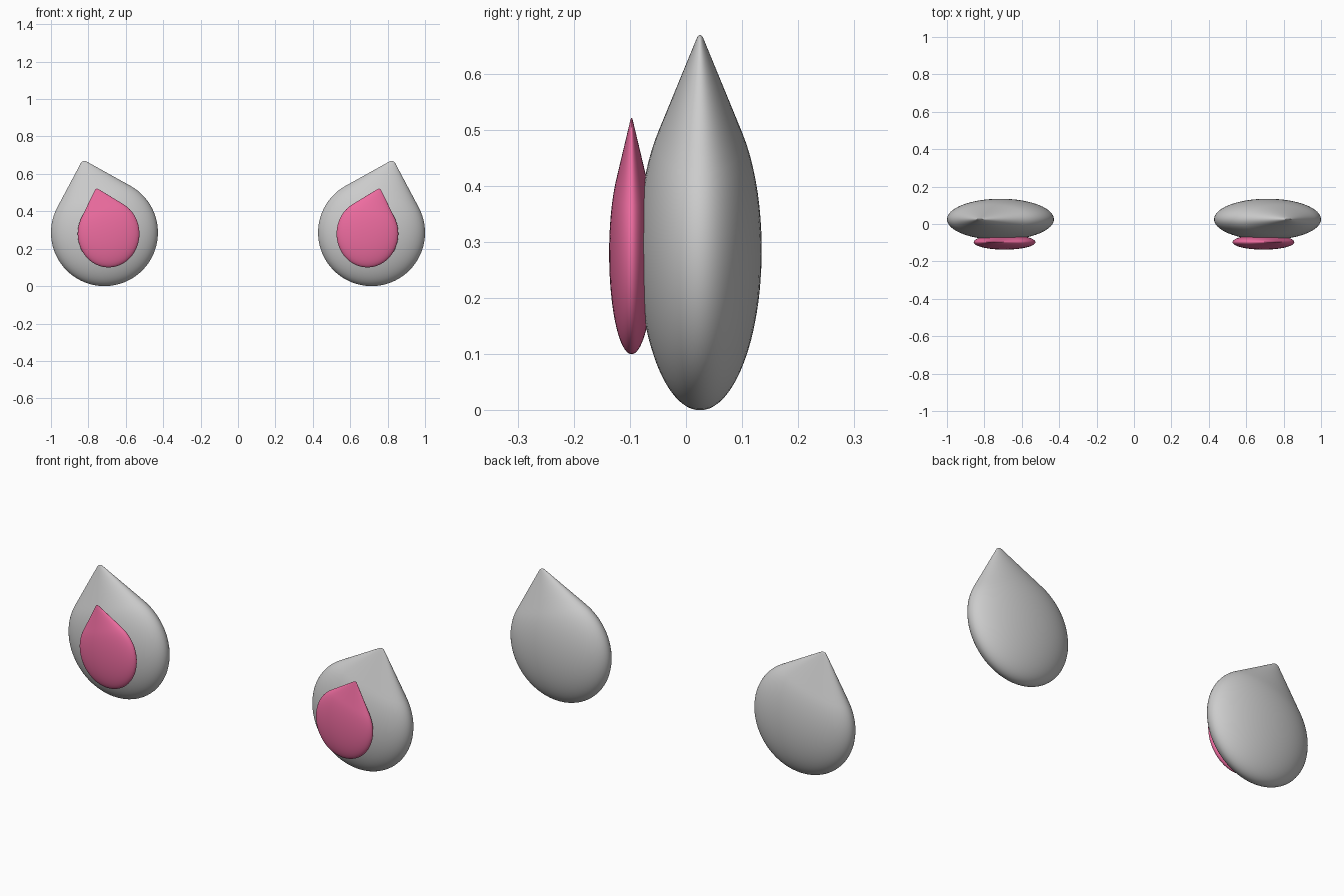
import bpy, bmesh
from math import sin, cos, pi, radians
from mathutils import Matrix, Vector

if "Cube" in bpy.data.objects:
    bpy.data.objects.remove(bpy.data.objects["Cube"])

TILT = radians(16.5)
HALF_ANGLE = radians(44.5)
TIP_R = 0.08


def profile():
    # Unit circle, tangent cone and small rounded tip, from bottom to top
    pts = []
    n = 28
    for i in range(n + 1):
        a = -pi / 2 + (pi / 2 + HALF_ANGLE) * i / n
        pts.append((cos(a), sin(a)))
    h = (1 - TIP_R) / sin(HALF_ANGLE)
    tip = []
    for i in range(9):
        a = HALF_ANGLE + (pi / 2 - HALF_ANGLE) * i / 8
        tip.append((TIP_R * cos(a), h + TIP_R * sin(a)))
    (r0, z0), (r1, z1) = pts[-1], tip[0]
    for i in range(1, 8):
        t = i / 8
        pts.append((r0 + (r1 - r0) * t, z0 + (z1 - z0) * t))
    return pts + tip


def teardrop(name, side, centre, size, material=None):
    bm = bmesh.new()
    verts = [bm.verts.new((max(r, 0), 0, z)) for r, z in profile()]
    edges = [bm.edges.new(p) for p in zip(verts, verts[1:])]
    bmesh.ops.spin(bm, geom=verts + edges, cent=(0, 0, 0), axis=(0, 0, 1),
                   angle=2 * pi, steps=64, use_duplicate=False)
    bmesh.ops.remove_doubles(bm, verts=bm.verts, dist=1e-4)
    # Lean outwards, then flatten front to back
    m = (Matrix.Translation((side * centre[0], centre[1], centre[2]))
         @ Matrix.Diagonal(Vector((*size, 1)))
         @ Matrix.Rotation(side * TILT, 4, 'Y'))
    bmesh.ops.transform(bm, matrix=m, verts=bm.verts)
    bmesh.ops.recalc_face_normals(bm, faces=bm.faces)
    for f in bm.faces:
        f.smooth = True
    mesh = bpy.data.meshes.new(name)
    bm.to_mesh(mesh)
    bm.free()
    if material:
        mesh.materials.append(material)
    ob = bpy.data.objects.new(name, mesh)
    bpy.context.collection.objects.link(ob)


pink = bpy.data.materials.new("pink")
pink.diffuse_color = (0.85, 0.15, 0.35, 1)
pink.use_nodes = True
pink.node_tree.nodes["Principled BSDF"].inputs["Base Color"].default_value = pink.diffuse_color

# Mirrored pair of ears, each with a pink inner pad on the front
for side, label in ((-1, "left"), (1, "right")):
    teardrop(label + "_outer_ear", side, (0.714, 0.025, 0.286), (0.286, 0.11, 0.286))
    teardrop(label + "_inner_ear", side, (0.692, -0.097, 0.28), (0.165, 0.04, 0.18), pink)
